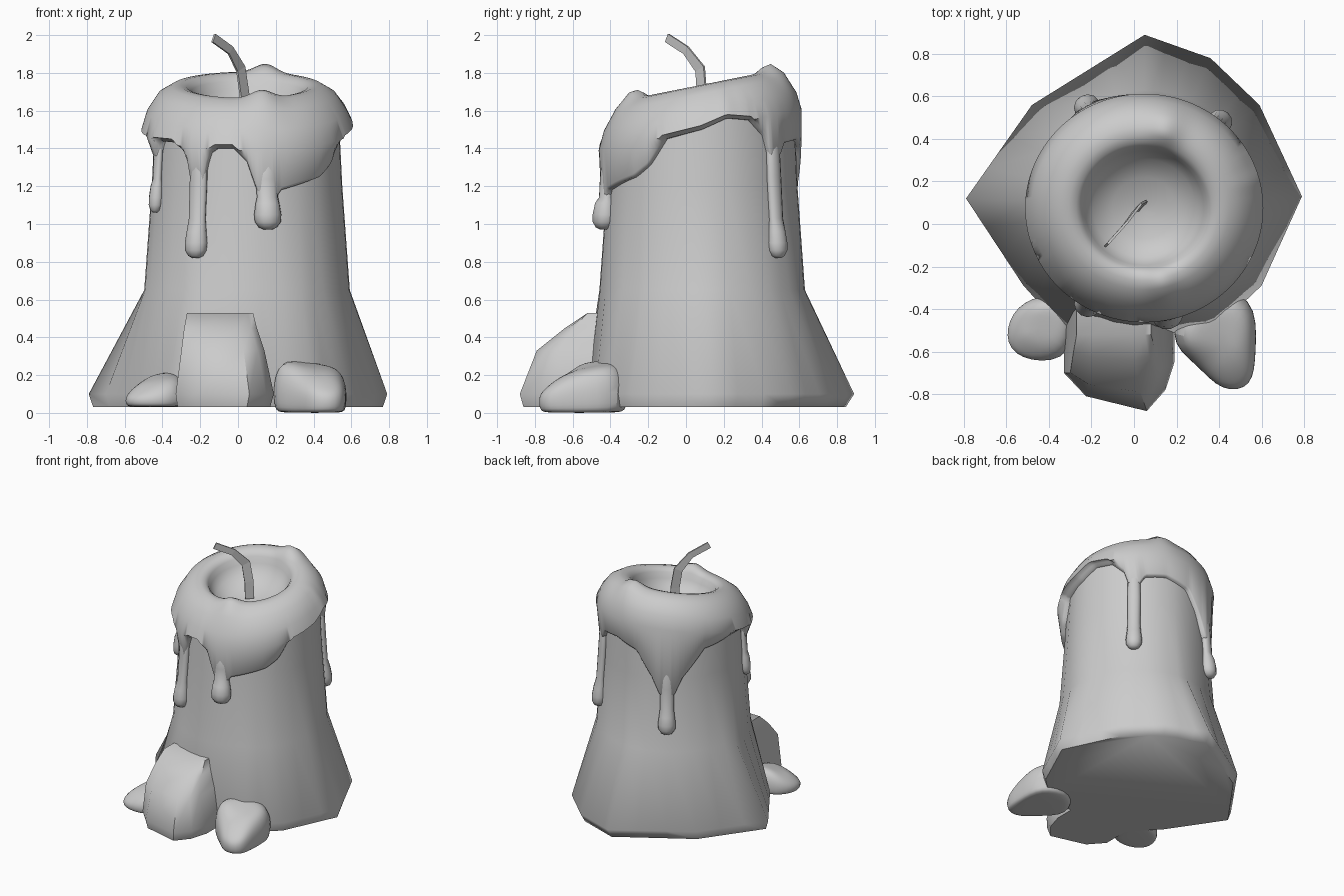
import bpy
import bmesh
from math import sin, cos, pi, radians, exp, atan2, hypot
from mathutils import Vector

if "Cube" in bpy.data.objects:
    bpy.data.objects.remove(bpy.data.objects["Cube"])

wax = bpy.data.materials.new("pale_grey_wax")
wax.use_nodes = True
wax.diffuse_color = (0.6, 0.6, 0.6, 1)
wax.node_tree.nodes["Principled BSDF"].inputs["Base Color"].default_value = (0.6, 0.6, 0.6, 1)


def loft(name, rings, end=True, smooth=50, subsurf=0):
    """Skin closed rings of points into one object."""
    bm = bmesh.new()
    loops = [[bm.verts.new(p) for p in ring] for ring in rings]
    n = len(loops[0])
    for a, b in zip(loops, loops[1:]):
        for i in range(n):
            j = (i + 1) % n
            bm.faces.new((a[i], a[j], b[j], b[i]))
    bm.faces.new(loops[0][::-1])
    if end:
        bm.faces.new(loops[-1])
    bmesh.ops.recalc_face_normals(bm, faces=bm.faces)
    mesh = bpy.data.meshes.new(name)
    bm.to_mesh(mesh)
    bm.free()
    mesh.materials.append(wax)
    obj = bpy.data.objects.new(name, mesh)
    bpy.context.collection.objects.link(obj)
    if subsurf:
        mod = obj.modifiers.new("round", "SUBSURF")
        mod.levels = mod.render_levels = subsurf
    bpy.ops.object.select_all(action="DESELECT")
    obj.select_set(True)
    bpy.context.view_layer.objects.active = obj
    if smooth:
        bpy.ops.object.shade_smooth_by_angle(angle=radians(smooth))


def lerp_keys(keys, t):
    for (a, va), (b, vb) in zip(keys, keys[1:]):
        if a <= t <= b:
            return va + (vb - va) * (t - a) / (b - a)
    return keys[-1][1]


CX, CY = 0.048, 0.085


def body_radius(z):
    return lerp_keys([(0, 0.56), (0.65, 0.545), (1.2, 0.505), (1.6, 0.485)], z)


# Candle body: faceted wide foot rising into a round column
corners = [(0.05, 0.89), (0.36, 0.78), (0.59, 0.56), (0.79, 0.13), (0.6, -0.29), (0.4, -0.48),
           (0, -0.54), (-0.33, -0.5), (-0.52, -0.29), (-0.79, 0.12), (-0.48, 0.56)]
outline = []
for i, c in enumerate(corners):
    a, b = Vector(c), Vector(corners[(i + 1) % len(corners)])
    outline += [a.lerp(b, k / 3) for k in range(3)]


def column(z, tilt=0):
    ring = []
    for p in outline:
        t = atan2(p.y - CY, p.x - CX)
        r = body_radius(z)
        y = CY + r * sin(t)
        ring.append((CX + r * cos(t), y, z + tilt * (y - CY)))
    return ring


loft("candle_body", [[(p.x * 0.97, p.y * 0.95, 0.03) for p in outline],
                     [(p.x, p.y, 0.1) for p in outline],
                     column(0.65), column(1.2), column(1.54, 0.2)], end=False, smooth=65)

# Melted cap: wavy lower edge running into the drips, tilted rim and hollow bowl
edge_keys = [(0, 1.5), (15, 1.56), (30, 1.55), (40, 1.47), (44, 1.36), (52, 1.36), (57, 1.43),
             (75, 1.45), (95, 1.4), (108, 1.22), (115, 1.08), (125, 1.08), (132, 1.22), (150, 1.42),
             (175, 1.46), (197, 1.45), (200, 1.35), (204, 1.35), (207, 1.44), (225, 1.43),
             (233, 1.35), (236, 1.22), (244, 1.22), (247, 1.37), (252, 1.4), (262, 1.4),
             (270, 1.33), (275, 1.2), (278, 1.13), (286, 1.13), (290, 1.18), (317, 1.25),
             (327, 1.31), (338, 1.45), (360, 1.5)]
cap_profile = [(0.02, 1.53), (0.15, 1.55), (0.24, 1.6), (0.28, 1.66), (0.295, 1.705), (0.32, 1.73),
               (0.355, 1.738), (0.4, 1.732), (0.47, 1.69), (0.53, 1.6), (0.56, 1.5)]
SEG = 180
angles = [2 * pi * i / SEG for i in range(SEG)]
edges = [lerp_keys(edge_keys, 360 * i / SEG) for i in range(SEG)]
cap_rings = []
for r, z in cap_profile:
    ring = []
    for t, edge in zip(angles, edges):
        x, y = CX + r * cos(t), 0.075 + 0.96 * r * sin(t)
        h = z + 0.2 * (y - 0.09)
        for bx, by in ((0.13, -0.28), (0.15, 0.46)):
            h += 0.045 * exp(-(hypot(x - bx, y - by) / 0.08) ** 2)
        if r > 0.5:
            h = max(h, edge + (0.08 if r < 0.55 else 0.02))
        ring.append((x, y, h))
    cap_rings.append(ring)
for offset, drop in ((0.032, 0.015), (0.022, 0), (-0.02, 0)):
    cap_rings.append([(CX + (body_radius(e) + offset) * cos(t),
                       CY + (body_radius(e) + offset) * sin(t), e + drop)
                      for t, e in zip(angles, edges)])
loft("melted_cap", cap_rings, end=False, smooth=60)


# Drips: rounded runs with a bulb at the bottom, following the column
def drip(name, angle, top, bottom, width):
    t = radians(angle)
    out, side = Vector((cos(t), sin(t), 0)), Vector((-sin(t), cos(t), 0))
    rings = []
    for dz, s in ((0, 0.3), (0.012, 0.7), (0.04, 1), (0.08, 1.05), (0.14, 0.92), (0.22, 0.82),
                  (0.6, 0.85), (0.85, 0.8), (1, 0.5)):
        z = bottom + (dz if dz < 0.2 else 0.14 + (top - bottom - 0.14) * (dz - 0.1) / 0.9)
        mid = Vector((CX, CY, z)) + out * (body_radius(z) + 0.01)
        depth = width * s * (0.65 if dz > 0.2 else 0.9)
        rings.append([mid + side * width * s * cos(k * pi / 6) + out * depth * sin(k * pi / 6)
                      for k in range(12)])
    loft(name, rings, smooth=80)


drip("drip_back_left", 48, 1.48, 0.82, 0.055)
drip("drip_back_right", 120, 1.3, 0.79, 0.06)
drip("drip_right", 202, 1.48, 1.06, 0.04)
drip("drip_front_right", 240, 1.44, 0.82, 0.06)
drip("drip_front_left", 282, 1.34, 0.97, 0.07)

# Front root: a wax buttress flowing down onto the ground
root_rings = []
for z, front, left, right, point in ((0.03, -0.86, -0.32, 0.17, 1), (0.1, -0.88, -0.33, 0.19, 1),
                                     (0.33, -0.79, -0.3, 0.14, 0.5), (0.45, -0.64, -0.285, 0.1, 0.2),
                                     (0.53, -0.52, -0.27, 0.08, 0)):
    w = right - left
    root_rings.append([(left, -0.3, z), (left, front + 0.18 * point, z),
                       (left + 0.2 * w, front + 0.07 * point, z), (left + 0.75 * w, front, z),
                       (right - 0.08 * w, front + 0.1 * point, z),
                       (right, front + 0.23 * point, z), (right, -0.3, z)])
loft("front_root", root_rings, smooth=40)


# Puddles: soft lobed lumps of cooled wax, each outline point with its own height
def puddle(name, shape, floor, peak):
    c = sum((Vector((x, y)) for x, y, h in shape), Vector((0, 0))) / len(shape)

    def ring(scale, height):
        return [(*(c + (Vector((x, y)) - c) * scale), height(h)) for x, y, h in shape]

    loft(name, [ring(0.85, lambda h: floor), ring(1, lambda h: floor + 0.01),
                ring(1.04, lambda h: 0.55 * h + 0.02), ring(0.85, lambda h: 1.08 * h),
                ring(0.4, lambda h: 0.4 * h + 0.6 * peak)], smooth=80, subsurf=2)


puddle("puddle_left", [(0.14, -0.54, 0.27), (0.3, -0.66, 0.17), (0.41, -0.79, 0.12),
                       (0.56, -0.77, 0.12), (0.57, -0.6, 0.19), (0.58, -0.33, 0.23),
                       (0.3, -0.28, 0.27)], 0, 0.26)
puddle("puddle_right", [(-0.28, -0.64, 0.16), (-0.5, -0.65, 0.1), (-0.61, -0.57, 0.1),
                        (-0.58, -0.41, 0.12), (-0.45, -0.33, 0.2), (-0.27, -0.34, 0.21)], 0.03, 0.21)

# Wick: bent flat strip leaning to the front right, square to its own path
path = [Vector(p) for p in ((0.04, 0.085, 1.55), (0.035, 0.085, 1.68), (0.015, 0.075, 1.82),
                            (-0.04, 0.0, 1.92), (-0.13, -0.1, 1.985))]
across = Vector((0.73, -0.68, 0))
wick_rings = []
for i, p in enumerate(path):
    tangent = (path[min(i + 1, 4)] - path[max(i - 1, 0)]).normalized()
    wide = tangent.cross(across) * (0.032 if i < 3 else 0.024)
    thin = across * 0.006
    wick_rings.append([p + wide + thin, p + wide - thin, p - wide - thin, p - wide + thin])
loft("wick", wick_rings, smooth=0)
